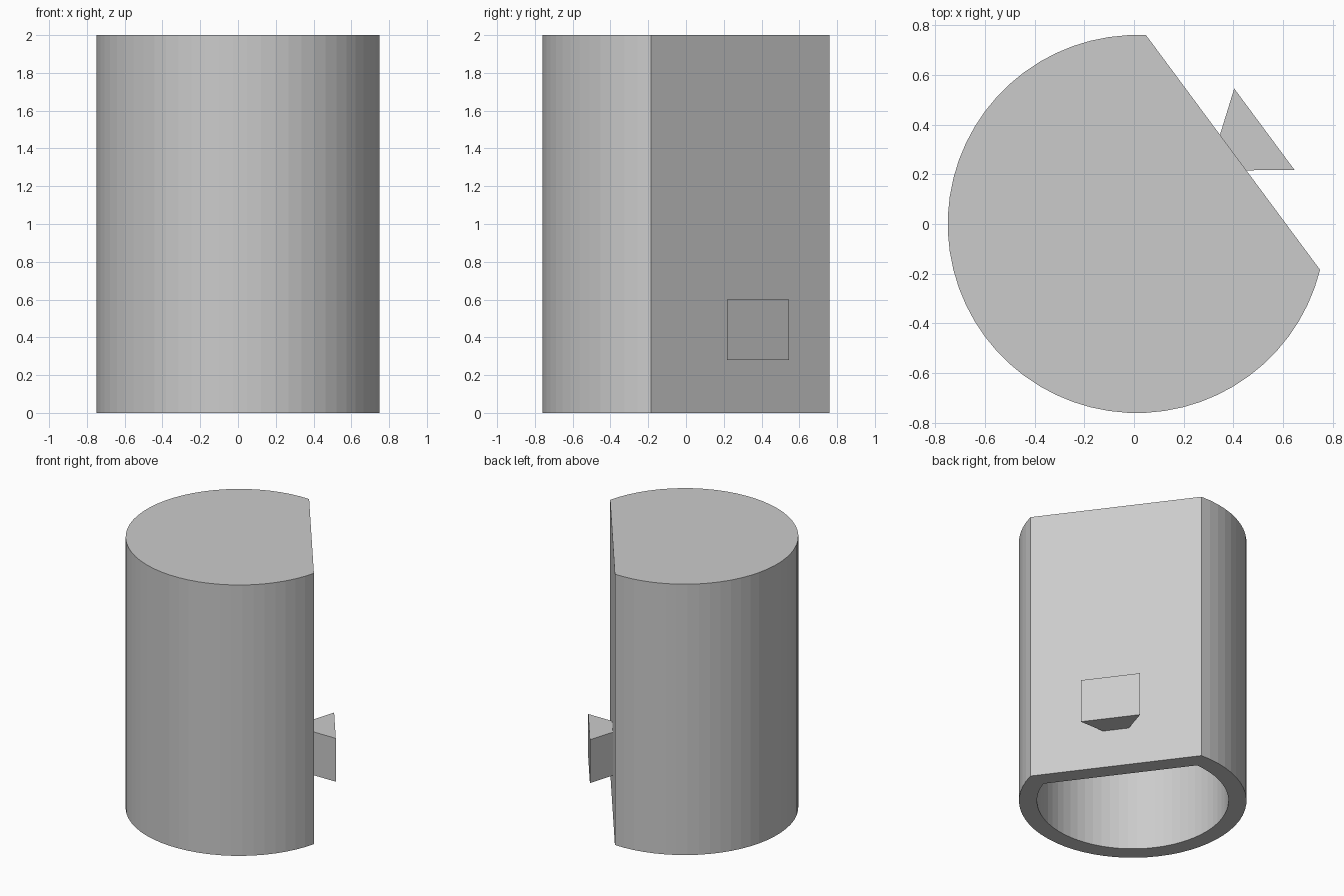
import bpy, bmesh
from math import radians, acos, cos, sin

cube = bpy.data.objects.get("Cube")
if cube:
    bpy.data.objects.remove(cube)

HEIGHT, RADIUS, WALL, STEPS = 2.0, 0.761, 0.12, 46
CENTRE_X, TURN = 0.011, radians(36.56)   # direction the flat side faces
FLAT = 0.483                             # centre to flat side

grey = bpy.data.materials.new("light_grey")
grey.use_nodes = True
colour = (0.6, 0.6, 0.6, 1)
grey.diffuse_color = colour
grey.node_tree.nodes["Principled BSDF"].inputs["Base Color"].default_value = colour


def d_profile(radius, flat):
    """Circle cut by a straight chord on its +x side."""
    half = acos(flat / radius)
    sweep = radians(360) - 2 * half
    angles = [half + sweep * i / STEPS for i in range(STEPS + 1)]
    return [(radius * cos(a), radius * sin(a)) for a in angles]


def loft(name, sections):
    """Bridge matching (profile, z) sections and cap both ends."""
    bm = bmesh.new()
    rings = [[bm.verts.new((x, y, z)) for x, y in pts] for pts, z in sections]
    for a, b in zip(rings, rings[1:]):
        for i in range(len(a)):
            bm.faces.new((a[i - 1], a[i], b[i], b[i - 1]))
    bm.faces.new(rings[0])
    bm.faces.new(rings[-1])
    bmesh.ops.recalc_face_normals(bm, faces=bm.faces)
    mesh = bpy.data.meshes.new(name)
    bm.to_mesh(mesh)
    bm.free()
    mesh.materials.append(grey)
    obj = bpy.data.objects.new(name, mesh)
    obj.location.x = CENTRE_X
    obj.rotation_euler.z = TURN
    bpy.context.collection.objects.link(obj)
    return obj


# Hollow shell: closed at the top, open at the bottom
outer = d_profile(RADIUS, FLAT)
inner = d_profile(RADIUS - WALL, FLAT - WALL)
loft("hollow_body", [(outer, HEIGHT), (outer, 0), (inner, 0), (inner, HEIGHT - WALL)])

# Flared dovetail lug on the flat side
front = FLAT + 0.157
lug = [(FLAT, -0.089), (front, -0.204), (front, 0.204), (FLAT, 0.089)]
loft("dovetail_lug", [(lug, 0.28), (lug, 0.60)])
